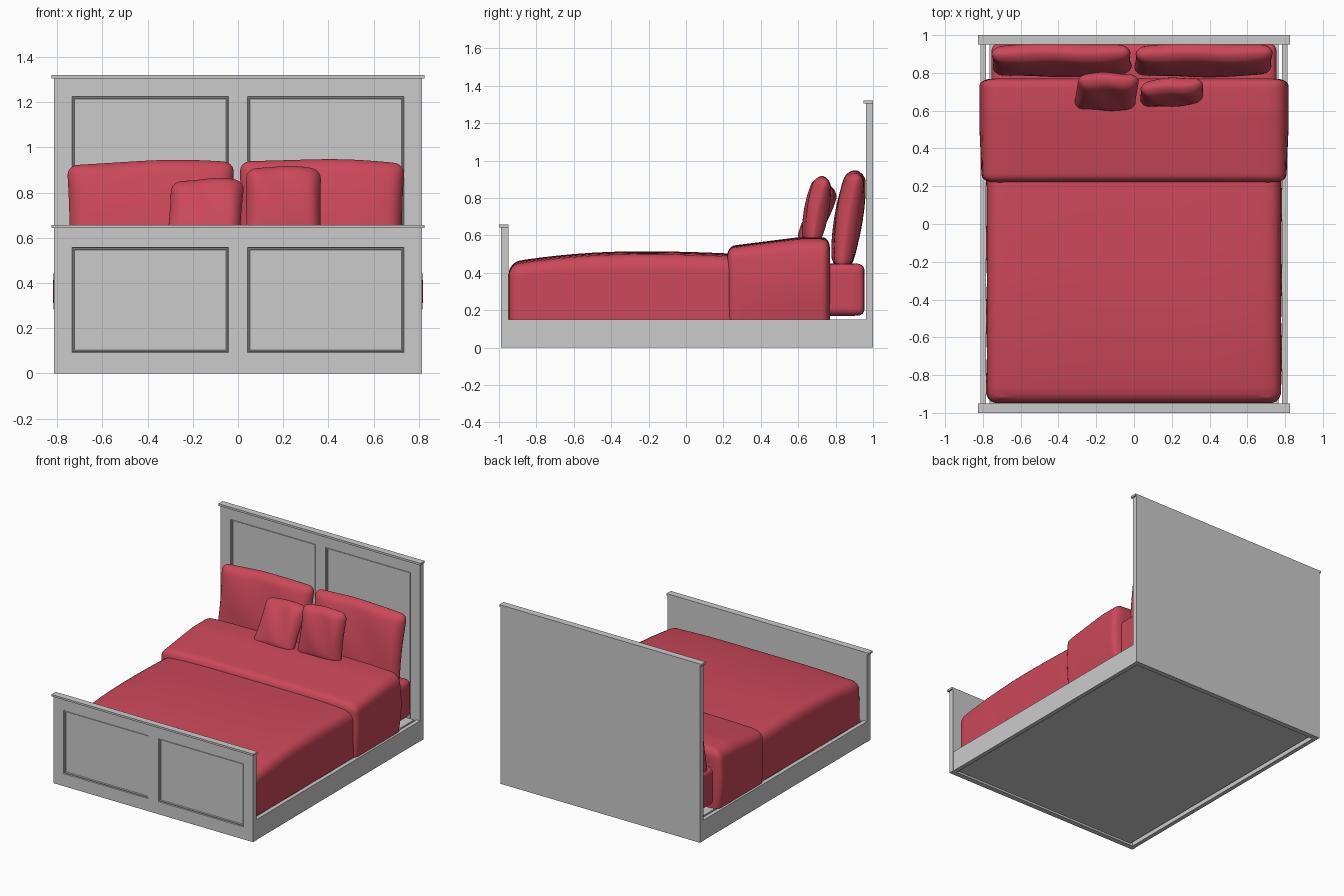
import bpy, bmesh, math
from mathutils import Vector

if "Cube" in bpy.data.objects:
    bpy.data.objects.remove(bpy.data.objects["Cube"])

red = bpy.data.materials.new("red_fabric")
red.diffuse_color = (0.6, 0.065, 0.1, 1)
red.use_nodes = True
red.node_tree.nodes["Principled BSDF"].inputs["Base Color"].default_value = red.diffuse_color


def add(name, bm, mat=None, smooth=False):
    bmesh.ops.recalc_face_normals(bm, faces=bm.faces)
    me = bpy.data.meshes.new(name)
    bm.to_mesh(me)
    bm.free()
    for p in me.polygons:
        p.use_smooth = smooth
    if mat:
        me.materials.append(mat)
    ob = bpy.data.objects.new(name, me)
    bpy.context.collection.objects.link(ob)
    return ob


def box(name, lo, hi):
    bm = bmesh.new()
    bmesh.ops.create_cube(bm, size=1)
    for v in bm.verts:
        v.co = Vector([l + (h - l) * (c + 0.5) for l, h, c in zip(lo, hi, v.co)])
    return add(name, bm)


def board(name, y_front, y_back, top, panel_top):
    """Flat board with two moulded panels sunk into the front."""
    xs = [-0.815, -0.735, -0.042, 0.042, 0.735, 0.815]
    zs = [0, 0.092, panel_top, top]
    bm = bmesh.new()
    grid = [[bm.verts.new((x, y_front, z)) for x in xs] for z in zs]
    panels = []
    for j in range(3):
        for i in range(5):
            f = bm.faces.new((grid[j][i], grid[j][i + 1], grid[j + 1][i + 1], grid[j + 1][i]))
            if j == 1 and i in (1, 3):
                panels.append(f)
    edge = [e for e in bm.edges if e.is_boundary]
    ext = bmesh.ops.extrude_edge_only(bm, edges=edge)["geom"]
    for v in ext:
        if isinstance(v, bmesh.types.BMVert):
            v.co.y = y_back
    bmesh.ops.contextual_create(bm, geom=[e for e in bm.edges if e.is_boundary])
    bmesh.ops.recalc_face_normals(bm, faces=bm.faces)
    # stepped moulding round each panel
    for f in panels:
        for t, d in ((0.003, -0.008), (0.006, 0.003), (0.004, 0), (0.004, -0.007)):
            bmesh.ops.inset_region(bm, faces=[f], thickness=t, depth=d)
    return add(name, bm)


def soft_box(name, lo, hi, r, deform=None, cut_bottom=False, n=24):
    """Finely divided box with rounded edges, optionally open below, then deformed."""
    lo, hi, r = Vector(lo), Vector(hi), Vector(r)
    mid, half = (lo + hi) / 2, (hi - lo) / 2
    bm = bmesh.new()
    bmesh.ops.create_cube(bm, size=2)
    bmesh.ops.subdivide_edges(bm, edges=bm.edges[:], cuts=n - 1, use_grid_fill=True)
    if cut_bottom:
        under = [f for f in bm.faces if f.calc_center_median().z < -0.999]
        bmesh.ops.delete(bm, geom=under, context='FACES')
    for v in bm.verts:
        c, d = Vector(), Vector()
        for k in range(3):
            w = math.copysign(1 - (1 - min(abs(v.co[k]), 1)) ** 2, v.co[k])
            q = mid[k] + half[k] * w
            low = lo[k] + (0 if cut_bottom and k == 2 else r[k])
            c[k] = max(low, min(hi[k] - r[k], q))
            d[k] = (q - c[k]) / r[k]
        if d.length > 0:
            d = d.normalized() * max(abs(a) for a in d)
        p = Vector([c[k] + d[k] * r[k] for k in range(3)])
        v.co = deform(p) if deform else p
    return add(name, bm, red, True)


# Bed frame
board("headboard", 0.962, 1.0, 1.31, 1.225)
box("headboard_cap", (-0.825, 0.95, 1.305), (0.825, 1.0, 1.32))
board("footboard", -0.988, -0.95, 0.648, 0.558)
box("footboard_cap", (-0.825, -1.0, 0.643), (0.825, -0.95, 0.657))
for side, s in (("left", -1), ("right", 1)):
    xs = sorted((s * 0.783, s * 0.813))
    box("side_rail_" + side, (xs[0], -0.96, 0), (xs[1], 0.97, 0.15))
box("platform", (-0.765, -0.951, 0.015), (0.765, 0.963, 0.145))

# Mattress
soft_box("mattress", (-0.755, -0.935, 0.17), (0.755, 0.955, 0.45), (0.04, 0.04, 0.04))


# Duvet, crowned in the middle and hanging with slight waves
def duvet_shape(p):
    s = (p.z - 0.15) / 0.33
    t = p.y + 0.25
    crown = 0.035 - (0.12 * t * t if t < 0 else 0.05 * t * t)
    crown -= 0.02 * (p.x / 0.78) ** 4
    wave = 0.006 * math.sin(8 * p.y + p.x) * (1 - s)
    return Vector((p.x + math.copysign(wave, p.x) * min(1, abs(p.x) * 2), p.y, p.z + s * crown))


soft_box("duvet", (-0.778, -0.948, 0.15), (0.778, 0.6, 0.48), (0.06, 0.06, 0.07),
         duvet_shape, True)


# Turned-back fold of the duvet
def fold_shape(p):
    s = (p.z - 0.15) / 0.42
    rise = -0.028 + 0.048 * min(1, (p.y - 0.22) / 0.38) - 0.012 * (p.x / 0.8) ** 4
    bulge = 0.022 * math.sin(math.pi * min(1, s)) * min(1, 0.4 + (p.y - 0.22) * 2)
    return Vector((p.x * (1 + bulge / 0.8), p.y, p.z + s * rise))


soft_box("duvet_fold", (-0.797, 0.22, 0.15), (0.797, 0.77, 0.57), (0.07, 0.04, 0.06),
         fold_shape, True)


# Pillows and cushions
def pillow(name, loc, size, tilt, roll=0, turn=0, skew=0):
    h = Vector(size) / 2

    def puff(p):
        u, v = p.x / h.x, p.z / h.z
        fat = 0.42 + 0.58 * math.sqrt(max(0, (1 - u ** 4) * (1 - v * v)))
        return Vector((p.x * (1 - 0.02 * (1 - v * v)) + skew * v,
                       p.y * fat + 0.004 * math.sin(5 * u + 3 * v),
                       p.z * (1 - 0.02 * u * u) + 0.006 * math.sin(2.5 * u + 1)))

    ob = soft_box(name, -h, h, (0.05, h.y * 0.98, 0.045), puff)
    ob.location = loc
    ob.rotation_euler = [math.radians(a) for a in (-tilt, roll, turn)]
    return ob


pillow("pillow_left", (-0.383, 0.868, 0.68), (0.74, 0.145, 0.52), 9, -1, 0)
pillow("pillow_right", (0.368, 0.868, 0.683), (0.73, 0.145, 0.525), 9, 1, 0)
pillow("cushion_left", (-0.145, 0.70, 0.70), (0.325, 0.115, 0.345), 26, -1, -2, 0.012)
pillow("cushion_right", (0.2, 0.697, 0.73), (0.335, 0.12, 0.37), 11, 1, 3)
